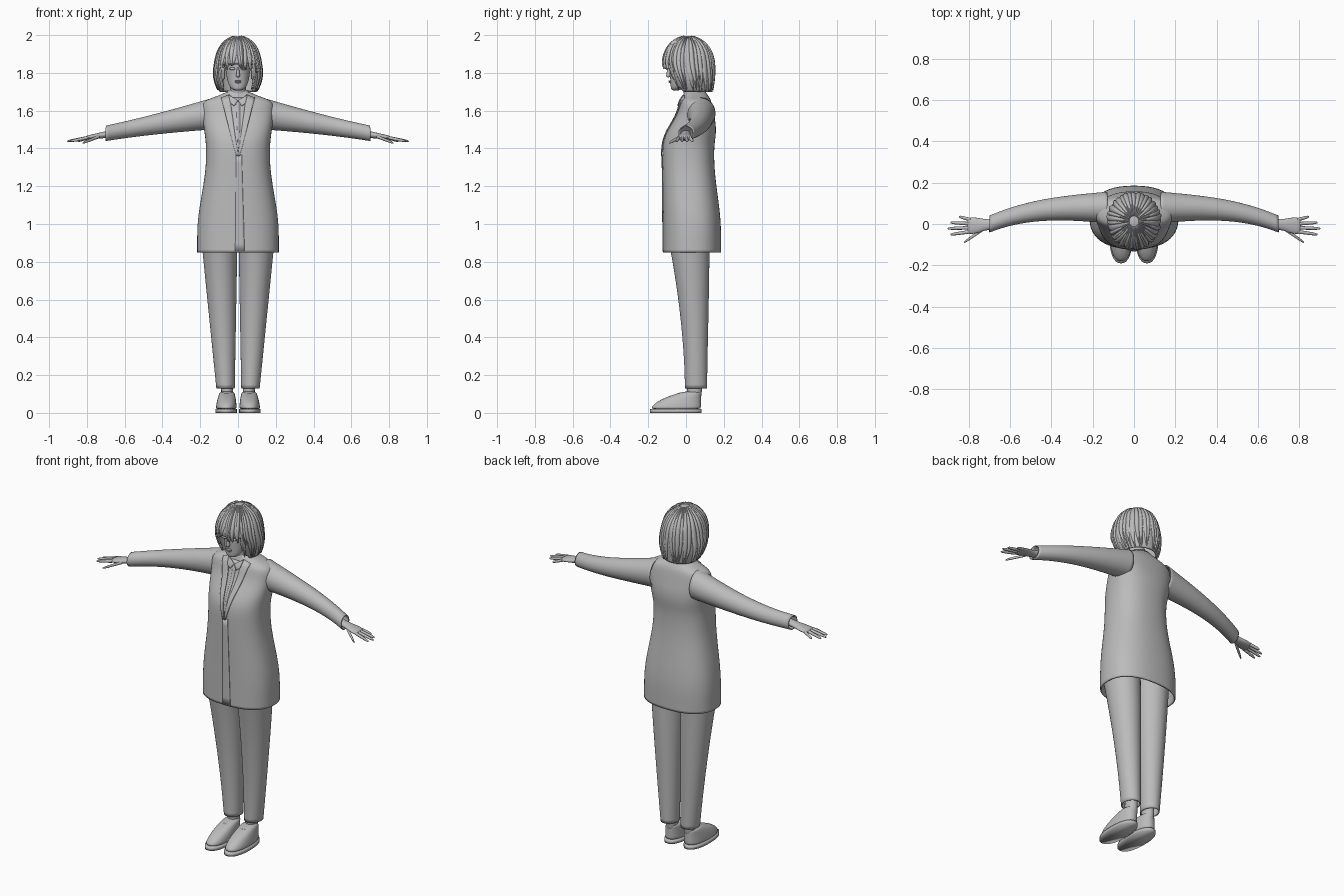
import bpy, bmesh, math, random
from mathutils import Matrix, Vector
from mathutils.bvhtree import BVHTree

random.seed(4)
if "Cube" in bpy.data.objects:
    bpy.data.objects.remove(bpy.data.objects["Cube"])

color = (0.5, 0.5, 0.5, 1)
grey = bpy.data.materials.new("plain_grey")
grey.use_nodes = True
grey.diffuse_color = color
grey.node_tree.nodes["Principled BSDF"].inputs["Base Color"].default_value = color


def finish(name, bm, mirror=False, subsurf=0, thickness=0, recalc=True):
    """Turn a bmesh into a smooth object with the usual modifiers."""
    if recalc:
        bmesh.ops.recalc_face_normals(bm, faces=bm.faces)
    mesh = bpy.data.meshes.new(name)
    bm.to_mesh(mesh)
    bm.free()
    mesh.materials.append(grey)
    mesh.shade_smooth()
    obj = bpy.data.objects.new(name, mesh)
    bpy.context.collection.objects.link(obj)
    if subsurf:
        modifier = obj.modifiers.new("smooth", "SUBSURF")
        modifier.levels = modifier.render_levels = subsurf
    if thickness:
        modifier = obj.modifiers.new("thickness", "SOLIDIFY")
        modifier.thickness = thickness
        modifier.offset = -1
    if mirror:
        obj.modifiers.new("mirror", "MIRROR")
    return obj


def ease(value, start, end):
    """Smooth step from zero at start to one at end."""
    t = min(max((value - start) / (end - start), 0), 1)
    return t * t * (3 - 2 * t)


def steps(count):
    return [i / count for i in range(count + 1)]


def bridge(bm, rings, closed=True):
    for low, high in zip(rings, rings[1:]):
        for i in range(len(low) if closed else len(low) - 1):
            j = (i + 1) % len(low)
            bm.faces.new((low[i], low[j], high[j], high[i]))


def add_loft(bm, sections, axis="z", sides=16, power=2, caps=True):
    """Each section is (position along axis, two centres, two radii)."""
    rings = []
    for along, centre_a, centre_b, radius_a, radius_b in sections:
        ring = []
        for i in range(sides):
            c, s = math.cos(math.tau * i / sides), math.sin(math.tau * i / sides)
            a = centre_a + radius_a * math.copysign(abs(c) ** (2 / power), c)
            b = centre_b + radius_b * math.copysign(abs(s) ** (2 / power), s)
            ring.append(bm.verts.new((a, b, along) if axis == "z" else (along, a, b)))
        rings.append(ring)
    bridge(bm, rings)
    if caps:
        bm.faces.new(rings[0])
        bm.faces.new(rings[-1])


def loft(name, sections, axis="z", sides=16, power=2, caps=True, **options):
    bm = bmesh.new()
    add_loft(bm, sections, axis, sides, power, caps)
    return finish(name, bm, **options)


def ball(name, centre, size, mirror=False):
    bm = bmesh.new()
    matrix = Matrix.Translation(centre) @ Matrix.Diagonal((*size, 1))
    bmesh.ops.create_uvsphere(bm, u_segments=24, v_segments=16, radius=1, matrix=matrix)
    finish(name, bm, mirror=mirror)


# Long coat: flared skirt, narrow waist, sloping shoulders, open at both ends
def coat_section(z):
    flare, chest = ease(z, 1.36, 0.95), ease(z, 1.4, 1.6)
    centre = 0.012 + 0.02 * flare + 0.04 * chest
    depth = 0.138 + 0.017 * flare - 0.055 * ease(z, 1.45, 1.65)
    return z, 0, centre, 0.17 + 0.048 * flare + 0.022 * chest, depth


body = [coat_section(0.85 + 0.8 * t) for t in steps(14)]
shoulders = [(1.67, 0, 0.055, 0.13, 0.07), (1.69, 0, 0.05, 0.08, 0.06), (1.7, 0, 0.05, 0.06, 0.055)]
coat = loft("coat", body + shoulders, sides=24, power=2.4, caps=False, subsurf=2, thickness=0.008)
bpy.context.view_layer.update()
coat_tree = BVHTree.FromObject(coat, bpy.context.evaluated_depsgraph_get())


def plate(name, first_edge, second_edge, lift, mirror=False):
    """Thin panel between two straight front-view edges, laid on the coat."""
    bm = bmesh.new()
    rows = []
    for t in steps(12):
        start, end = (Vector(edge[0]).lerp(Vector(edge[1]), t) for edge in (first_edge, second_edge))
        row = []
        for s in steps(4):
            x, z = start.lerp(end, s)
            hit = coat_tree.ray_cast(Vector((x, -1, z)), Vector((0, 1, 0)))[0]
            row.append(bm.verts.new((x, (hit.y if hit else 0) - lift, z)))
        rows.append(row)
    bridge(bm, rows, closed=False)
    bm.normal_update()
    if sum(face.normal.y for face in bm.faces) > 0:
        bmesh.ops.reverse_faces(bm, faces=bm.faces)
    finish(name, bm, mirror=mirror, thickness=0.006, recalc=False)


# Shirt, lapels and collars
plate("shirt_front", [(-0.05, 1.67), (0, 1.38)], [(0.05, 1.67), (0.01, 1.38)], 0.002)
plate("shirt_placket", [(-0.01, 1.65), (0, 1.4)], [(0.01, 1.65), (0.01, 1.4)], 0.005)
plate("shirt_collar", [(0, 1.655), (0.02, 1.625)], [(0.05, 1.685), (0.04, 1.64)], 0.012, mirror=True)
plate("lapel", [(0.045, 1.685), (0, 1.36)], [(0.09, 1.67), (0.01, 1.36)], 0.008, mirror=True)
plate("coat_overlap", [(-0.01, 1.365), (-0.015, 0.855)], [(0.02, 1.365), (0.035, 0.855)], 0.004)
loft("neck_collar", [(1.66 + 0.05 * t, 0, 0.045, 0.07 - 0.015 * t, 0.068 - 0.015 * t) for t in steps(2)],
     caps=False, subsurf=1, thickness=0.008)

# Sleeves bend forward and taper to the cuff
loft("sleeve", [(0.13 + 0.57 * t, 0.08 * (1 - t ** 3), 1.585 - 0.105 * t,
                 0.042 + 0.036 * (1 - t) ** 1.5, 0.042 + 0.044 * (1 - t) ** 1.5) for t in steps(10)],
     axis="x", caps=False, mirror=True, subsurf=2, thickness=0.006)

# Hands: flat palm, four fanned fingers and a thumb
bm = bmesh.new()
add_loft(bm, [(0.66 + 0.15 * t, -0.01 * t, 1.48 - 0.025 * t, 0.026 + 0.015 * ease(t, 0.3, 0.8),
               0.021 - 0.01 * t) for t in steps(6)], axis="x")
fingers = [((0.79, 0.02 - 0.019 * k, 1.458), (0.905 - 0.014 * (k - 2) ** 2, 0.036 - 0.029 * k, 1.438))
           for k in range(4)]
thumb = ((0.73, -0.025, 1.465), (0.825, -0.09, 1.428))
for base, tip in fingers + [thumb]:
    sections = []
    for t in steps(8):
        radius = 0.01 * (1 - 0.2 * t) * math.sqrt(1 - 0.8 * t ** 8)
        sections.append((*Vector(base).lerp(Vector(tip), t), radius, radius))
    add_loft(bm, sections, axis="x", sides=8)
finish("hand", bm, mirror=True, subsurf=1)

# Trousers and ankles
loft("trouser_leg", [(0.95 - 0.82 * t, 0.1 - 0.034 * t, 0.053 - 0.04 * (1 - t) ** 2,
                      0.1 - 0.05 * t, 0.06 + 0.055 * (1 - t) ** 1.6) for t in steps(10)],
     caps=False, mirror=True, subsurf=2, thickness=0.006)
loft("ankle", [(0.06 + 0.14 * t, 0.058, 0.045, 0.032, 0.04) for t in steps(2)], mirror=True, subsurf=1)

# Shoes: flat sole, upper drawn back from the toe to the ankle, laces
loft("shoe_sole", [(0.02 * t, 0.063, -0.054, 0.057, 0.137) for t in steps(1)],
     sides=32, power=2.3, mirror=True)
loft("shoe_upper", [(0.015 + 0.1 * t, 0.063 - 0.005 * t, -0.054 + 0.09 * t * t,
                     0.055 - 0.018 * t * t, 0.134 - 0.09 * t * t) for t in steps(6)],
     sides=24, power=2.3, mirror=True, subsurf=1)
for i in range(3):
    ball(f"shoe_lace_{i + 1}", (0.06, -0.04 - 0.025 * i, 0.1 - 0.01 * i), (0.022, 0.006, 0.006), mirror=True)

# Neck, skull, jaw and face
loft("neck", [(1.62 + 0.15 * t, 0, 0.045 - 0.025 * t, 0.044, 0.046) for t in steps(3)], subsurf=1)
ball("skull", (0, 0.015, 1.87), (0.076, 0.108, 0.1))
jaw = []
for t in steps(7):
    front, back = -0.08 - 0.013 * t, -0.03 + 0.14 * t ** 0.8
    jaw.append((1.705 + 0.165 * t, 0, (front + back) / 2, 0.025 + 0.05 * t ** 0.4, (back - front) / 2))
loft("jaw", jaw, subsurf=2)
loft("nose", [(1.775 + 0.055 * t, 0, -0.093, 0.012 - 0.007 * t, 0.014 - 0.009 * t) for t in steps(3)],
     subsurf=1)
ball("upper_lip", (0, -0.086, 1.757), (0.018, 0.008, 0.004))
ball("lower_lip", (0, -0.084, 1.75), (0.015, 0.008, 0.005))
ball("eye", (0.03, -0.082, 1.822), (0.016, 0.01, 0.007), mirror=True)
ball("eyebrow", (0.033, -0.084, 1.845), (0.019, 0.008, 0.003), mirror=True)


# Bobbed hair: a dome from crown (u = 0) to brow (u = 1), then a curtain to the hem (u = 2)
def hair_point(angle, u, lift=0):
    dome, drop = math.pi / 2 * max(1 - u, 0), max(u - 1, 0)
    width = 0.12 * math.cos(dome) + 0.047 * drop - 0.069 * drop ** 2 + lift
    depth = 0.137 * math.cos(dome) - 0.037 * drop ** 1.5 + lift
    height = 1.85 + (0.142 + lift) * math.sin(dome) - 0.15 * drop
    return Vector((width * math.sin(angle), 0.013 + 0.027 * drop - depth * math.cos(angle), height))


bm = bmesh.new()
rings = [[bm.verts.new(hair_point(math.tau * t, 0.05 + 1.95 * s)) for t in steps(40)[:-1]]
         for s in steps(14)]
bridge(bm, rings)
bm.faces.new(rings[0])
centres = {face: face.calc_center_median() for face in bm.faces}
opening = [face for face, c in centres.items() if c.z < 1.86 and c.y < 0 and abs(c.x) < 0.08]
bmesh.ops.delete(bm, geom=opening, context="FACES")
finish("hair_shell", bm, subsurf=1, thickness=0.01)


def hair_locks(name, first, last, count, end):
    """Ridged locks that follow the shell and narrow to their tips."""
    bm = bmesh.new()
    for place in steps(count):
        angle = first + (last - first) * place
        tip = end(angle)
        width, sway = random.uniform(0.1, 0.18), random.uniform(-0.14, 0.14)
        lift = random.uniform(0.004, 0.009)
        rows = []
        for t in steps(9):
            half = width * (1 - 0.8 * t ** 3)
            rows.append([bm.verts.new(hair_point(angle + sway * t * t + half * s, 0.12 + (tip - 0.12) * t,
                                                 lift * (1 - 1.6 * s * s))) for s in (-1, -0.5, 0, 0.5, 1)])
        bridge(bm, rows, closed=False)
    finish(name, bm, subsurf=1, thickness=0.003)


hair_locks("hair_locks", 0.78, math.tau - 0.78, 26, lambda angle: random.uniform(1.9, 2))
hair_locks("fringe", -0.85, 0.85, 14, lambda angle: random.uniform(1.03, 1.2) + 0.3 * abs(angle) ** 3)
